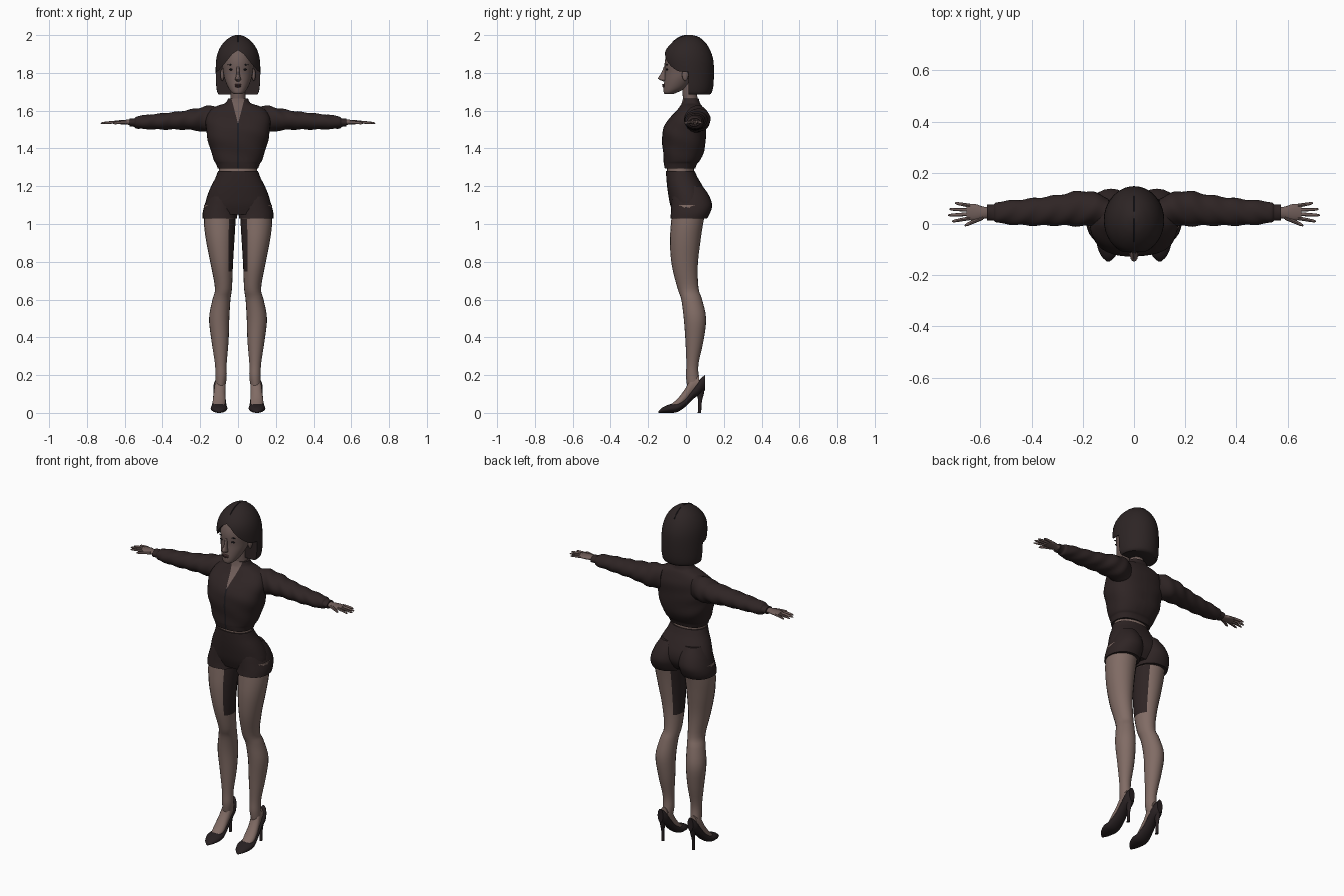
import bpy, bmesh, math
from mathutils import Vector

cube = bpy.data.objects.get("Cube")
if cube:
    bpy.data.objects.remove(cube, do_unlink=True)


def material(name, r, g, b):
    m = bpy.data.materials.new(name)
    m.use_nodes = True
    m.diffuse_color = (r, g, b, 1)
    m.node_tree.nodes["Principled BSDF"].inputs["Base Color"].default_value = (r, g, b, 1)
    m.node_tree.nodes["Principled BSDF"].inputs["Roughness"].default_value = 0.8
    return m


SKIN = material("leg skin", .22, .15, .13)
FACE = material("face skin", .16, .11, .1)
CLOTH = material("dark brown cloth", .028, .018, .018)
HAIR = material("dark brown hair", .026, .018, .018)
SHOE = material("shoe leather", .02, .014, .015)
LINE = material("zip and brow black", .012, .011, .014)
LIP = material("lip", .07, .035, .035)

AXES = {"Z": lambda a, b, t: (a, b, t),
        "X": lambda a, b, t: (t, a, b),
        "Y": lambda a, b, t: (a, t, b)}


def finish(bm, name, mats, mirror=False, angle=45):
    """Turn a bmesh into a shaded object."""
    bmesh.ops.recalc_face_normals(bm, faces=bm.faces)
    mesh = bpy.data.meshes.new(name)
    bm.to_mesh(mesh)
    bm.free()
    for m in mats:
        mesh.materials.append(m)
    mesh.shade_smooth()
    mesh.set_sharp_from_angle(angle=math.radians(angle))
    ob = bpy.data.objects.new(name, mesh)
    bpy.context.collection.objects.link(ob)
    if mirror:
        mod = ob.modifiers.new("Mirror", "MIRROR")
        mod.use_mirror_merge = False
    return ob


def spline(rows, steps):
    """Smooth the cross-section rows along the part."""
    rows = [Vector(r) for r in rows]
    out = []
    for i in range(len(rows) - 1):
        p, q = rows[i], rows[i + 1]
        before, after = rows[max(i - 1, 0)], rows[min(i + 2, len(rows) - 1)]
        for k in range(steps):
            u = k / steps
            m, n = (q - before) / 2, (after - p) / 2
            d = q - p
            out.append(p + u * m + u * u * (3 * d - 2 * m - n) + u ** 3 * (m + n - 2 * d))
    return out + [rows[-1]]


def loft_mesh(rows, axis="Z", seg=24, square=1.0, wave=0.0, freq=90, steps=4):
    """Loft through rows of (position, low a, high a, low b, high b);
    rows of four are (position, half width, low b, high b)."""
    rows = [(r[0], -r[1], *r[1:]) if len(r) == 4 else r for r in rows]
    bm = bmesh.new()
    rings = []
    for t, a0, a1, b0, b1 in spline(rows, steps):
        ring = []
        for j in range(seg):
            g = 2 * math.pi * j / seg
            c, s = math.cos(g), math.sin(g)
            k = 1 + wave * math.sin(freq * t + 3 * math.cos(g) + 2 * s)
            a = (a0 + a1) / 2 + k * (a1 - a0) / 2 * math.copysign(abs(c) ** square, c)
            b = (b0 + b1) / 2 + k * (b1 - b0) / 2 * math.copysign(abs(s) ** square, s)
            ring.append(bm.verts.new(AXES[axis](a, b, t)))
        rings.append(ring)
    for lo, hi in zip(rings, rings[1:]):
        for j in range(seg):
            n = (j + 1) % seg
            bm.faces.new((lo[j], lo[n], hi[n], hi[j]))
    bm.faces.new(rings[0])
    bm.faces.new(rings[-1])
    bmesh.ops.recalc_face_normals(bm, faces=bm.faces)
    return bm


def loft(name, rows, mat, mirror=False, **kw):
    return finish(loft_mesh(rows, **kw), name, [mat], mirror)


def blob(name, mat, centre, size, mirror=False):
    bm = bmesh.new()
    bmesh.ops.create_uvsphere(bm, u_segments=16, v_segments=8, radius=1)
    bmesh.ops.scale(bm, vec=size, verts=bm.verts)
    bmesh.ops.translate(bm, vec=centre, verts=bm.verts)
    return finish(bm, name, [mat], mirror)


# Legs, with dark inner thigh panels
bm = loft_mesh([(1.1, .01, .18, -.07, .11), (1, .014, .18, -.08, .09), (.9, .02, .167, -.085, .075),
                (.78, .027, .143, -.075, .062), (.66, .032, .122, -.045, .066), (.6, .04, .135, -.025, .085),
                (.5, .046, .153, -.012, .106), (.38, .05, .14, -.003, .092), (.26, .06, .122, .002, .066),
                (.19, .06, .12, 0, .068), (.12, .07, .12, .01, .08)], seg=20)
for f in bm.faces:
    c = f.calc_center_median()
    f.material_index = int(f.normal.x < -.6 and .76 < c.z < 1.04)
finish(bm, "leg", [SKIN, CLOTH], True, 30)

# Feet and high heeled shoes
loft("foot", [(-.08, .075, .125, .02, .045), (-.04, .066, .134, .025, .08), (0, .067, .13, .05, .135),
              (.03, .066, .124, .08, .19), (.07, .072, .118, .12, .2)], SKIN, True, axis="Y", seg=16)
loft("shoe", [(-.146, .094, .106, 0, .008), (-.125, .072, .128, 0, .028), (-.085, .056, .144, 0, .046),
              (-.045, .058, .142, .005, .055), (0, .064, .134, .035, .085), (.04, .066, .13, .075, .135),
              (.075, .066, .13, .1, .18), (.1, .08, .116, .12, .2)], SHOE, True, axis="Y", seg=16)
loft("stiletto_heel", [(0, .092, .108, .062, .08), (.06, .092, .108, .064, .084),
                       (.1, .086, .112, .056, .094), (.14, .076, .122, .04, .1)], SHOE, True, seg=12)

# Shorts and bare waist
loft("shorts_hips", [(1.05, .15, -.065, .08), (1.1, .172, -.083, .11), (1.15, .162, -.093, .11),
                     (1.2, .142, -.1, .088), (1.245, .119, -.104, .062), (1.28, .106, -.106, .046)],
     CLOTH, seg=32, square=.9)
loft("shorts_leg", [(1.03, .005, .187, -.083, .112), (1.06, .003, .187, -.08, .128), (1.1, .002, .177, -.078, .138),
                    (1.15, .005, .158, -.075, .122), (1.2, .02, .13, -.06, .088)], CLOTH, True, seg=24, square=.92)
loft("waist", [(1.24, .1, -.095, .045), (1.29, .1, -.1, .042), (1.36, .105, -.09, .05)], SKIN, seg=24)

# Cropped jacket with open neck and centre zip
bm = loft_mesh([(1.295, .108, -.112, .05), (1.32, .116, -.116, .06), (1.335, .125, -.118, .072),
                (1.39, .145, -.122, .098), (1.46, .163, -.127, .104), (1.51, .17, -.118, .107),
                (1.56, .168, -.088, .106), (1.6, .15, -.05, .096), (1.625, .11, -.03, .085),
                (1.64, .066, -.022, .074), (1.665, .052, -.016, .066)],
               seg=40, square=.82, wave=.012, freq=60)


def slice_plane(co, no):
    geom = bm.verts[:] + bm.edges[:] + bm.faces[:]
    bmesh.ops.bisect_plane(bm, geom=geom, dist=1e-5, plane_co=co, plane_no=no)


for side in (-1, 1):
    slice_plane((0, 0, 1.53), (side, 0, -.26))
    slice_plane((side * .005, 0, 0), (1, 0, 0))
for f in bm.faces:
    c = f.calc_center_median()
    if c.y < 0 and abs(c.x) < (c.z - 1.53) * .26:
        f.material_index = 1
    elif c.y < 0 and abs(c.x) < .005 and f.normal.y < -.3:
        f.material_index = 2
finish(bm, "jacket_body", [CLOTH, FACE, LINE])

# Sleeves and cuffs
loft("sleeve", [(.1, 0, .1, 1.49, 1.625), (.16, -.008, .125, 1.485, 1.625), (.22, -.008, .128, 1.495, 1.612),
                (.3, -.006, .113, 1.5, 1.598), (.4, -.006, .1, 1.5, 1.586), (.48, -.002, .092, 1.502, 1.578),
                (.535, .005, .086, 1.505, 1.57), (.55, .014, .076, 1.515, 1.56), (.575, .014, .075, 1.517, 1.559)],
     CLOTH, True, axis="X", seg=24, wave=.045, freq=75, steps=7)

# Hands: palm, four fingers and a thumb
loft("palm", [(.55, .025, .065, 1.523, 1.553), (.59, .02, .068, 1.526, 1.552), (.62, .014, .078, 1.528, 1.55),
              (.655, .016, .078, 1.53, 1.547)], FACE, True, axis="X", seg=16)


def finger(name, x0, x1, y0, y1, r):
    rows = []
    for u in (0, .4, .85, 1):
        x, y, k = x0 + u * (x1 - x0), y0 + u * (y1 - y0), r * (1 - .35 * u - .4 * (u == 1))
        z = 1.539 - .006 * u * u
        rows.append((x, y - k, y + k, z - k, z + k))
    loft(name, rows, FACE, True, axis="X", seg=8, steps=2)


for i, tip in enumerate((.712, .727, .722, .7)):
    finger(f"finger_{i + 1}", .64, tip, .023 + .016 * i, .01 + .024 * i, .008)
finger("thumb", .59, .662, .026, -.006, .01)

# Neck, head and ears
loft("neck", [(1.6, .052, -.012, .07), (1.64, .043, -.014, .066), (1.69, .039, -.018, .058),
              (1.76, .04, -.02, .06)], FACE, seg=20)
loft("head", [(1.687, .016, -.108, -.07), (1.695, .032, -.117, -.05), (1.72, .051, -.118, 0), (1.76, .068, -.114, .04),
              (1.8, .078, -.111, .08), (1.86, .084, -.112, .1), (1.915, .075, -.092, .1), (1.96, .045, -.05, .07)],
     FACE, seg=28)
blob("ear", FACE, (.083, -.004, 1.79), (.01, .017, .033), True)

# Face details
loft("nose", [(1.755, .008, -.12, -.1), (1.765, .016, -.142, -.1), (1.774, .013, -.147, -.1), (1.8, .008, -.13, -.1),
              (1.835, .007, -.116, -.1)], FACE, seg=12)
blob("eye", LINE, (.034, -.1, 1.818), (.015, .005, .005), True)
blob("brow", LINE, (.036, -.1, 1.843), (.019, .005, .003), True)
blob("upper_lip", LIP, (0, -.117, 1.737), (.02, .009, .005))
blob("lower_lip", LIP, (0, -.116, 1.729), (.017, .009, .006))

# Bob hair with the face opening cut out
hair = loft("hair", [(1.685, .1, -.06, .125), (1.7, .11, -.08, .138), (1.75, .116, -.1, .146), (1.85, .117, -.119, .146),
                     (1.91, .106, -.112, .132), (1.955, .081, -.08, .106), (1.985, .048, -.04, .072),
                     (1.998, .02, -.003, .042), (2, .006, .012, .026)], HAIR, seg=40, wave=.004, freq=10)
bm = bmesh.new()
outline = [(-.2, 1.6), (.2, 1.6), (.2, 1.76), (.105, 1.81), (.07, 1.85), (.03, 1.9), (0, 1.92),
           (-.03, 1.9), (-.07, 1.85), (-.105, 1.81), (-.2, 1.76)]
face = bm.faces.new([bm.verts.new((x, -.3, z)) for x, z in outline])
ext = bmesh.ops.extrude_face_region(bm, geom=[face])
bmesh.ops.translate(bm, vec=(0, .312, 0), verts=[v for v in ext["geom"] if isinstance(v, bmesh.types.BMVert)])
cutter = finish(bm, "face_opening_cutter", [HAIR])
cutter.hide_render = True
mod = hair.modifiers.new("Opening", "BOOLEAN")
mod.operation, mod.solver, mod.object = "DIFFERENCE", "EXACT", cutter
bpy.context.view_layer.objects.active = hair
bpy.ops.object.modifier_apply(modifier=mod.name)
bpy.data.objects.remove(cutter, do_unlink=True)
hair.data.set_sharp_from_angle(angle=math.radians(40))

# Centre parting
loft("hair_parting", [(-.095, .003, 1.925, 1.935), (-.06, .003, 1.96, 1.975), (-.02, .003, 1.985, 1.997),
                      (.02, .003, 1.99, 2.001), (.07, .003, 1.978, 1.989), (.11, .003, 1.94, 1.953)],
     LINE, axis="Y", seg=8)
